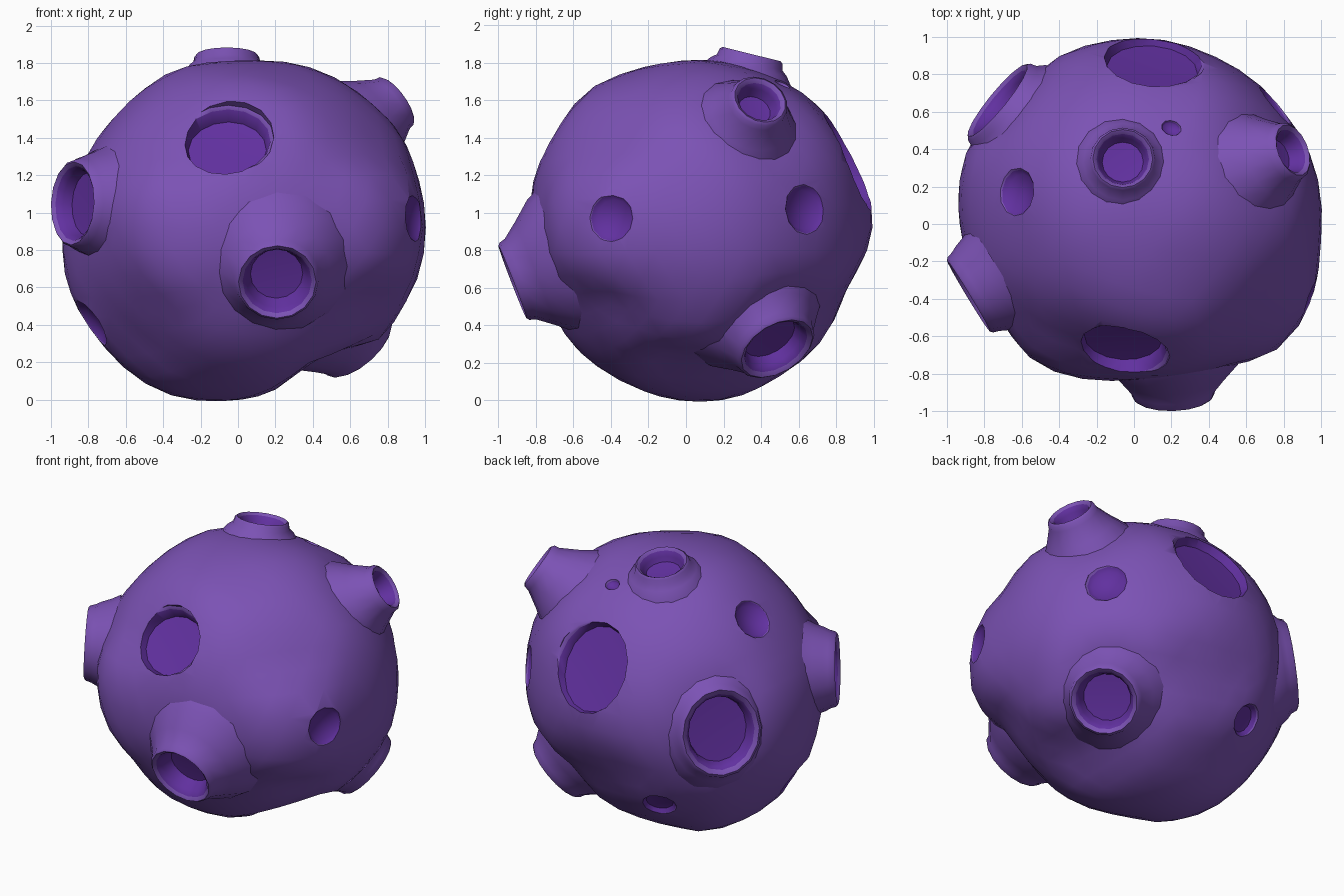
import bpy, bmesh, math
from mathutils import Vector, Matrix

if "Cube" in bpy.data.objects:
    bpy.data.objects.remove(bpy.data.objects["Cube"])

C = Vector((0.02, 0.08, 0.92))


def material(name, col):
    m = bpy.data.materials.new(name)
    m.diffuse_color = (*col, 1)
    m.use_nodes = True
    m.node_tree.nodes["Principled BSDF"].inputs["Base Color"].default_value = m.diffuse_color
    return m


SKIN = material("purple_rock", (0.20, 0.085, 0.46))
DARK = material("deep_purple", (0.12, 0.03, 0.35))

# Outline points of the lump in the three main planes, plus a few diagonals
front = [(0, 1.81), (-.37, 1.75), (-.6, 1.55), (-.8, 1.31), (-.92, 1.0), (-.94, .68), (-.78, .36),
         (-.5, .09), (-.28, -.01), (-.1, -.01), (.1, .04), (.36, .19), (.86, .47), (.98, .72), (1.0, .87),
         (.95, 1.2), (.88, 1.42), (.62, 1.67), (.38, 1.77)]
side = [(-.34, 1.72), (-.6, 1.64), (-.72, 1.55), (-.79, 1.4), (-.81, 1.2), (-.81, .95), (-.6, .28),
        (-.4, .14), (-.1, .01), (.25, .02), (.57, .18), (.82, .55), (.9, .7), (1.0, .95), (.96, 1.15),
        (.84, 1.4), (.7, 1.57), (.3, 1.78)]
top = [(.1, 1.0), (-.3, .94), (-.92, .33), (-.94, .1), (-.9, -.1), (-.5, -.76), (-.22, -.84), (.4, -.79),
       (.82, -.62), (.94, -.45), (1.0, -.1), (.96, .3), (.8, .6), (.6, .8), (.4, .9)]
ctrl = [Vector((x, .08, z)) - C for x, z in front]
ctrl += [Vector((.02, y, z)) - C for y, z in side]
ctrl += [Vector((x, y, .92)) - C for x, y in top]
for d, r in [((-.74, .58, .1), .88), ((.18, -.88, -.2), .91), ((.15, -.8, -.45), .89),
             ((-.91, -.47, .13), .94), ((-.75, -.55, -.2), .92), ((-.08, -.74, .475), .84),
             ((-.08, -.74, .475), .84), ((-.08, -.68, .56), .86),
             ((.63, .25, .58), .9), ((.46, .35, -.49), .85), ((-.65, .09, .64), .92),
             ((-.3, .67, -.54), .91), ((-.6, -.5, -.5), .9), ((.6, -.5, -.5), .91),
             ((.6, -.5, .5), .95), ((-.6, -.5, .5), .91), ((.5, .6, .5), .94), ((-.5, .5, .6), .9),
             ((-.7, .25, -.5), .94)]:
    ctrl.append(Vector(d).normalized() * r)
ctrl = [(p.normalized(), p.length) for p in ctrl]


def surface(d):
    d = Vector(d).normalized()
    w = [math.exp(36 * (d.dot(n) - 1)) for n, _ in ctrl]
    return C + d * 1.003 * sum(a * r for a, (_, r) in zip(w, ctrl)) / sum(w)


def lathe(bm, profile, pos, normal, sides=16, stretch=1.0, dark_from=0):
    """Spin (radius, height) points around an axis; zero radius makes a centre point."""
    q = Vector(normal).normalized().to_track_quat('Z', 'Y')
    mat = Matrix.Translation(pos) @ q.to_matrix().to_4x4()
    rings = []
    for r, h in profile:
        n = sides if r > 0 else 1
        rings.append([bm.verts.new(mat @ Vector((r * math.cos(2 * math.pi * i / sides),
                                                 r * stretch * math.sin(2 * math.pi * i / sides), h)))
                      for i in range(n)])
    faces = []
    for k, (a, b) in enumerate(zip(rings, rings[1:])):
        for i in range(sides):
            j = (i + 1) % sides
            vs = [a[i % len(a)], a[j % len(a)], b[j % len(b)], b[i % len(b)]]
            f = bm.faces.new(list(dict.fromkeys(vs)))
            f.material_index = 1 if k >= dark_from else 0
            faces.append(f)
    bmesh.ops.recalc_face_normals(bm, faces=faces)


def make(name, bm):
    me = bpy.data.meshes.new(name)
    bm.to_mesh(me)
    bm.free()
    me.materials.append(SKIN)
    me.materials.append(DARK)
    ob = bpy.data.objects.new(name, me)
    bpy.context.collection.objects.link(ob)
    return ob


def smooth(me):
    for p in me.polygons:
        p.use_smooth = True
    me.set_sharp_from_angle(angle=math.radians(42))


cut = bmesh.new()

# Raised vents: rim centre, axis, base, outer, opening and floor radius, height, bowl depth, stretch
vents = {
    "front_vent": ((.21, -.925, .63), (.03, -.93, -.36), .38, .23, .185, .14, .23, .12, 1),
    "left_vent": ((-.885, -.385, 1.05), (-.86, -.52, .04), .285, .245, .2, .17, .14, .1, 1),
    "back_left_vent": ((-.73, .66, .97), (-.76, .62, .16), .35, .275, .22, .19, .14, .1, 1.12),
    "top_vent": ((-.06, .35, 1.845), (0, .24, .97), .255, .18, .14, .11, .13, .08, 1),
    "right_vent": ((.85, .395, 1.6), (.77, .31, .56), .31, .165, .12, .09, .27, .1, 1),
    "lower_right_vent": ((.65, .485, .275), (.6, .42, -.68), .37, .235, .185, .15, .23, .1, 1),
}
for name, (pos, n, base, outer, opening, floor, h, depth, st) in vents.items():
    bm = bmesh.new()
    mid = outer + (base - outer) * .42
    lathe(bm, [(base + .03, -h - .06), (base, -h), (mid, -h * .55), (outer, -.045), (outer * .96, -.012),
               ((outer + opening) / 2, 0), (opening, -.015), (opening * .9, -.05),
               (floor, -depth), (0, -depth - .01)], pos, n, 16, st, 6)
    smooth(make(name, bm).data)
    # clear the body from beneath the bowl
    lathe(cut, [(0, .1), (opening, .1), (opening, -.05), (floor + .03, -depth - .03), (0, -depth - .03)],
          pos, n, 16, st)

# Sunken pits: direction from the centre, axis, radius, depth, floor share, stretch, sides
pits = [
    ((-.08, -.745, .465), (-.05, -.78, .62), .255, .11, .82, .93, 16),
    ((.08, .78, .35), (.08, .88, .46), .285, .09, .85, 1.13, 16),
    ((.9, -.46, .05), (.92, -.4, .05), .135, .04, .75, 1.0, 12),
    ((.75, .57, .1), (.8, .58, .1), .14, .04, .75, 1.0, 12),
    ((-.65, .09, .62), (-.72, .1, .68), .135, .04, .75, 1.0, 12),
    ((.19, .46, .81), (.15, .4, .88), .055, .02, .8, .8, 10),
    ((-.33, .66, -.55), (-.35, .75, -.55), .115, .04, .75, 1.0, 12),
    ((-.79, -.14, -.5), (-.81, -.16, -.53), .15, .045, .75, 1.0, 12),
]
for d, n, r, depth, fl, st, sides in pits:
    sag = r * r * .3
    lathe(cut, [(0, .14), (r, .14), (r, -sag), (r * .92, -sag - .012), (r * fl, -depth), (0, -depth - .012)],
          surface(d), n, sides, st, 3)

# Lumpy body, with the pits cut out
bm = bmesh.new()
bmesh.ops.create_icosphere(bm, subdivisions=4, radius=1)
for v in bm.verts:
    v.co = surface(v.co)
body = make("rock_body", bm)
cutter = make("pit_cutter", cut)
cutter.hide_render = True
mod = body.modifiers.new("pits", 'BOOLEAN')
mod.operation = 'DIFFERENCE'
mod.solver = 'EXACT'
mod.object = cutter
bpy.context.view_layer.update()
done = bpy.data.meshes.new_from_object(body.evaluated_get(bpy.context.evaluated_depsgraph_get()))
body.modifiers.clear()
body.data = done
bpy.data.objects.remove(cutter)
smooth(done)
